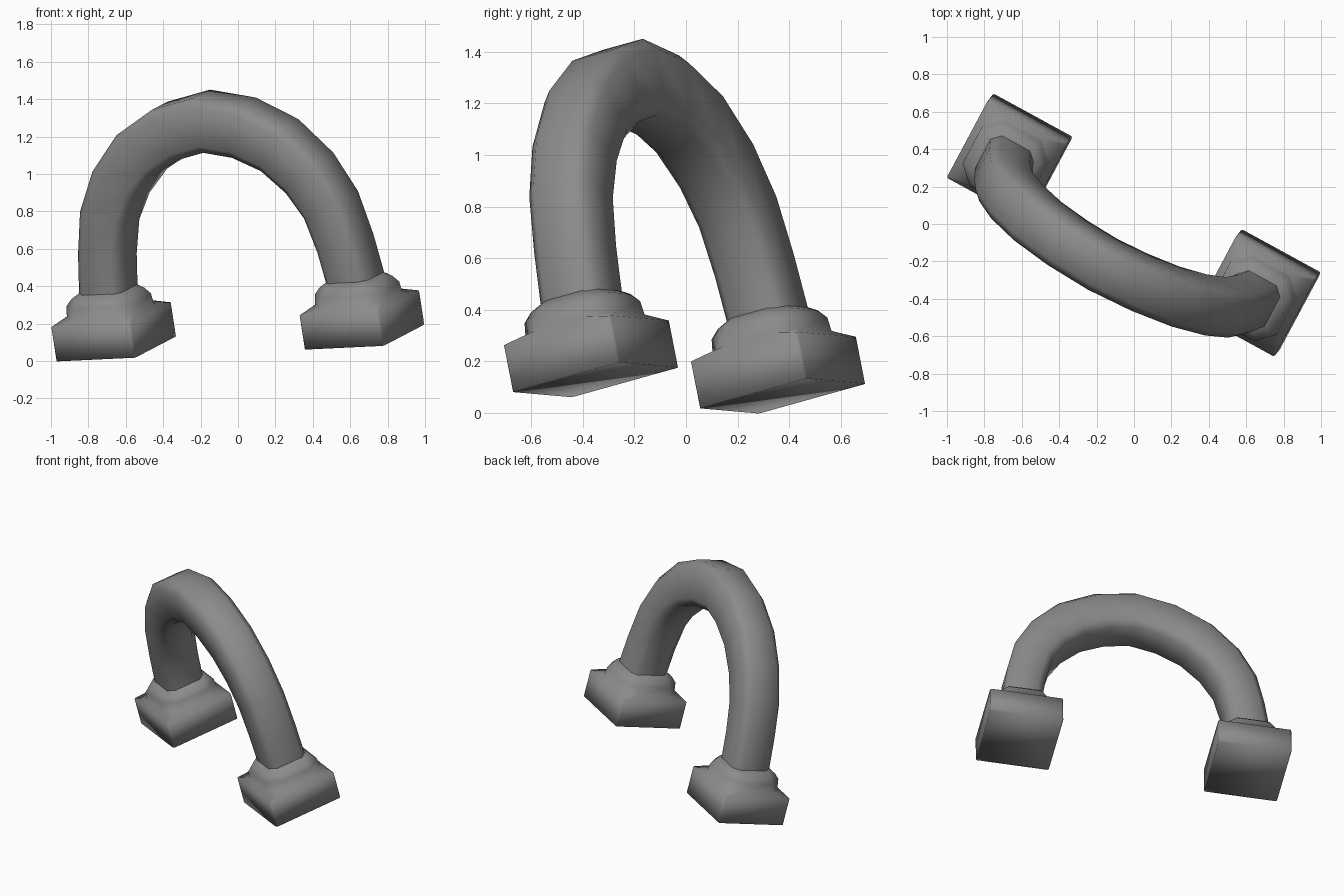
import bpy, bmesh, math
from mathutils import Matrix, Vector

if "Cube" in bpy.data.objects:
    bpy.data.objects.remove(bpy.data.objects["Cube"])

# Tilted local frame of the handle: u along the span, v across, n up
n = Vector((-0.150, -0.190, 0.970)).normalized()
u = Vector((0.873, -0.478, 0.045))
u = (u - n * u.dot(n)).normalized()
v = n.cross(u)
frame = Matrix((u, v, n)).transposed().to_4x4()
frame.translation = (0.013, 0.012, 0.097)

grey = bpy.data.materials.new("dark_grey")
grey.diffuse_color = (0.26, 0.26, 0.26, 1)
grey.use_nodes = True
grey.node_tree.nodes["Principled BSDF"].inputs["Base Color"].default_value = grey.diffuse_color


def loft(name, rings):
    """Skin a list of equal-length closed rings, cap the ends, place in the frame."""
    bm = bmesh.new()
    loops = [[bm.verts.new(p) for p in ring] for ring in rings]
    count = len(loops[0])
    for a, b in zip(loops, loops[1:]):
        for i in range(count):
            j = (i + 1) % count
            bm.faces.new((a[i], a[j], b[j], b[i]))
    bm.faces.new(loops[0][::-1])
    bm.faces.new(loops[-1])
    bmesh.ops.recalc_face_normals(bm, faces=bm.faces[:])
    for f in bm.faces:
        f.smooth = True
    mesh = bpy.data.meshes.new(name)
    bm.to_mesh(mesh)
    bm.free()
    mesh.transform(frame)
    mesh.materials.append(grey)
    obj = bpy.data.objects.new(name, mesh)
    bpy.context.collection.objects.link(obj)
    return obj


def chamfered(a, b, c):
    """Rectangle of half sizes a, b with its corners cut by c."""
    return [(a, b - c), (a - c, b), (c - a, b), (-a, b - c),
            (-a, c - b), (c - a, -b), (a - c, -b), (a, c - b)]


# Arch: a chamfered square section swept along a mirrored half path
half = [(0.757, 0.17), (0.752, 0.33), (0.725, 0.52), (0.675, 0.73),
        (0.575, 0.91), (0.42, 1.07), (0.22, 1.175)]
path = [(-x, z) for x, z in half] + [(0, 1.22)] + half[::-1]
rings = []
for i, (x, z) in enumerate(path):
    x0, z0 = path[max(i - 1, 0)]
    x1, z1 = path[min(i + 1, len(path) - 1)]
    t = Vector((x1 - x0, 0, z1 - z0)).normalized()
    side = Vector((t.z, 0, -t.x))
    thick = 0.130 + 0.022 * max(0, (z - 0.6) / 0.62)   # deeper at the crown
    rings.append([Vector((x, 0.005, z)) + side * p + Vector((0, q, 0))
                  for p, q in chamfered(thick, 0.135, 0.045)])
loft("arch_handle", rings)

# Feet: square block whose top slopes into a stepped collar
steps = [(0.0, 0.242, 0.008), (0.187, 0.242, 0.008), (0.215, 0.205, 0.09),
         (0.27, 0.20, 0.09), (0.305, 0.17, 0.07), (0.33, 0.13, 0.05)]
for label, cx in (("left", -0.757), ("right", 0.757)):
    loft(label + "_foot", [[(cx + x, y, z) for x, y in chamfered(h, h, c)]
                           for z, h, c in steps])
